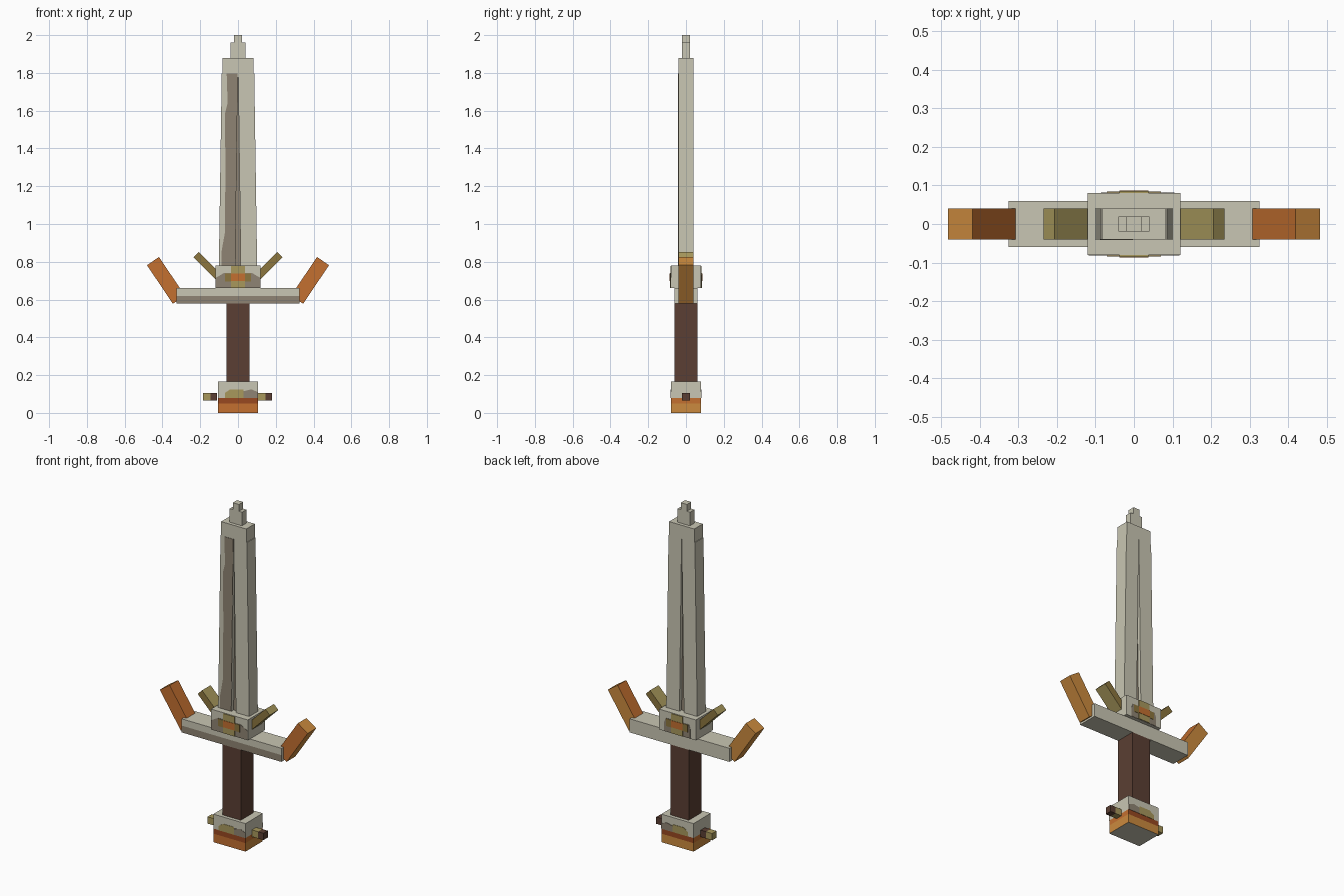
import bpy, bmesh
from mathutils import Vector, Matrix
from math import radians

cube = bpy.data.objects.get("Cube")
if cube:
    bpy.data.objects.remove(cube, do_unlink=True)


def material(name, rgb):
    m = bpy.data.materials.new(name)
    m.use_nodes = True
    lin = [((c / 255 + 0.055) / 1.055) ** 2.4 for c in rgb] + [1]
    m.diffuse_color = lin
    m.node_tree.nodes["Principled BSDF"].inputs["Base Color"].default_value = lin
    return m


STEEL = material("pale steel", (201, 198, 179))
SHADE = material("tarnished steel", (143, 132, 115))
GRIP = material("brown leather", (91, 63, 51))
ORANGE = material("orange", (196, 112, 48))
AMBER = material("amber", (203, 138, 62))
RUST = material("rust", (152, 72, 32))
GOLD = material("dull gold", (168, 152, 92))
OLIVE = material("dark gold", (140, 118, 62))


def finish(bm, name, mats, rule=None):
    """Turn a bmesh into an object, picking each face's material by a rule."""
    bmesh.ops.recalc_face_normals(bm, faces=bm.faces)
    if rule:
        for f in bm.faces:
            f.material_index = rule(f.calc_center_median(), f.normal)
    mesh = bpy.data.meshes.new(name)
    bm.to_mesh(mesh)
    bm.free()
    for m in mats:
        mesh.materials.append(m)
    obj = bpy.data.objects.new(name, mesh)
    bpy.context.collection.objects.link(obj)
    return obj


def prism(name, outline, y0, y1, *mats, rule=None, cuts=()):
    """Extrude an x-z outline along y; cuts are heights at which faces split."""
    bm = bmesh.new()
    face = bm.faces.new([bm.verts.new((x, y0, z)) for x, z in outline])
    ext = bmesh.ops.extrude_face_region(bm, geom=[face])["geom"]
    bmesh.ops.translate(bm, vec=(0, y1 - y0, 0),
                        verts=[v for v in ext if isinstance(v, bmesh.types.BMVert)])
    for z in cuts:
        bmesh.ops.bisect_plane(bm, geom=bm.verts[:] + bm.edges[:] + bm.faces[:],
                               plane_co=(0, 0, z), plane_no=(0, 0, 1))
    return finish(bm, name, mats, rule)


def block(name, x0, x1, z0, z1, half_depth, *mats, **kw):
    outline = [(x0, z0), (x1, z0), (x1, z1), (x0, z1)]
    return prism(name, outline, -half_depth, half_depth, *mats, **kw)


def plate(name, outline, front, depth, mat):
    """Thin painted patch lying on the front or back face at the given depth."""
    y = -depth if front else depth
    return prism(name, outline, y - 0.002, y + 0.002, mat)


def rect(x0, x1, z0, z1):
    return [(x0, z0), (x1, z0), (x1, z1), (x0, z1)]


def tilted(name, x, z, width, length, side, angle, mats, rule=None):
    """Square-ended bar leaning outward in the x-z plane."""
    bm = bmesh.new()
    bmesh.ops.create_cube(bm, size=1, matrix=Matrix.Translation((side * x, 0, z))
                          @ Matrix.Rotation(radians(side * angle), 4, "Y")
                          @ Matrix.Diagonal((width, 0.08, length, 1)))
    return finish(bm, name, mats, rule)


# Pommel: amber foot, rust band, steel top and underside
def pommel_rule(c, n):
    if abs(n.z) > 0.5 or c.z > 0.08:
        return 0
    if c.z > 0.05:
        return 2 if abs(n.y) > 0.5 else 1
    return 1 if n.y < -0.5 else 3


block("pommel", -0.105, 0.105, 0, 0.165, 0.08, STEEL, ORANGE, RUST, AMBER,
      cuts=(0.05, 0.08), rule=pommel_rule)
for front in (True, False):
    end = "front" if front else "back"
    plate("pommel_gold_" + end, [(-0.07, 0.08), (0.03, 0.08), (0.03, 0.125),
          (-0.04, 0.125), (-0.07, 0.105)], front, 0.08, GOLD)
    plate("pommel_tarnish_" + end, [(0.03, 0.08), (0.105, 0.08), (0.105, 0.11),
          (0.07, 0.125), (0.03, 0.115)], front, 0.08, SHADE)

# Pommel pegs, gold on one half and leather brown on the other
for x0, name in ((-0.185, "right"), (0.105, "left")):
    block("peg_gold_" + name, x0, x0 + 0.04, 0.065, 0.105, 0.02, GOLD)
    block("peg_brown_" + name, x0 + 0.04, x0 + 0.075, 0.065, 0.105, 0.02, GRIP)

# Grip
block("grip", -0.06, 0.06, 0.165, 0.58, 0.06, GRIP)

# Crossguard with a tarnished lower front
block("crossguard", -0.325, 0.325, 0.58, 0.66, 0.06, STEEL, SHADE, cuts=(0.62,),
      rule=lambda c, n: int(n.y < -0.5 and c.z < 0.62))

# Central block and its emblem on both faces
block("guard_block", -0.12, 0.12, 0.66, 0.78, 0.08, STEEL)
for front in (True, False):
    end = "front" if front else "back"
    w = 0.118 if front else 0.085
    plate("block_tarnish_" + end, [(-w, 0.661), (w, 0.661), (w, 0.715), (0.075, 0.74),
          (-0.075, 0.74), (-w, 0.715)], front, 0.08, SHADE)
    plate("emblem_bar_" + end, rect(-0.07, 0.07, 0.695, 0.738), front, 0.082, OLIVE)
    plate("emblem_post_" + end, rect(-0.037, 0.037, 0.662, 0.778), front, 0.083, GOLD)
    plate("emblem_core_" + end, rect(-0.037, 0.037, 0.698, 0.738), front, 0.085, ORANGE)

# Swept wings and small prongs on each side
for side, name in ((1, "left"), (-1, "right")):
    tilted("wing_" + name, 0.3815, 0.7015, 0.077, 0.246, side, 33.9, (AMBER, ORANGE),
           lambda c, n: int(n.y < -0.5 or n.x * side < -0.6))
    tilted("prong_" + name, 0.157, 0.774, 0.04, 0.18, side, 45, (GOLD, OLIVE),
           lambda c, n: int(abs(n.y) > 0.5))

# Blade: two leaning bars with a recessed core between them
for side, name in ((1, "left"), (-1, "right")):
    prism("blade_bar_" + name, [(side * x, z) for x, z in
          ((0.015, 0.74), (0.102, 0.74), (0.086, 1.8), (0.001, 1.8))],
          -0.04, 0.04, STEEL)
block("blade_core", -0.03, 0.03, 0.76, 1.8, 0.02, SHADE)
plate("blade_tarnish", [(-0.015, 0.78), (-0.002, 1.798), (-0.06, 1.798), (-0.055, 1.64),
      (-0.07, 1.58), (-0.066, 1.3), (-0.07, 0.95), (-0.088, 0.85), (-0.088, 0.78)],
      True, 0.04, SHADE)

# Stepped tip
block("blade_cap", -0.082, 0.082, 1.8, 1.88, 0.04, STEEL)
block("tip_lower", -0.04, 0.04, 1.88, 1.96, 0.02, STEEL)
block("tip_upper", -0.02, 0.02, 1.96, 2.0, 0.02, STEEL)
